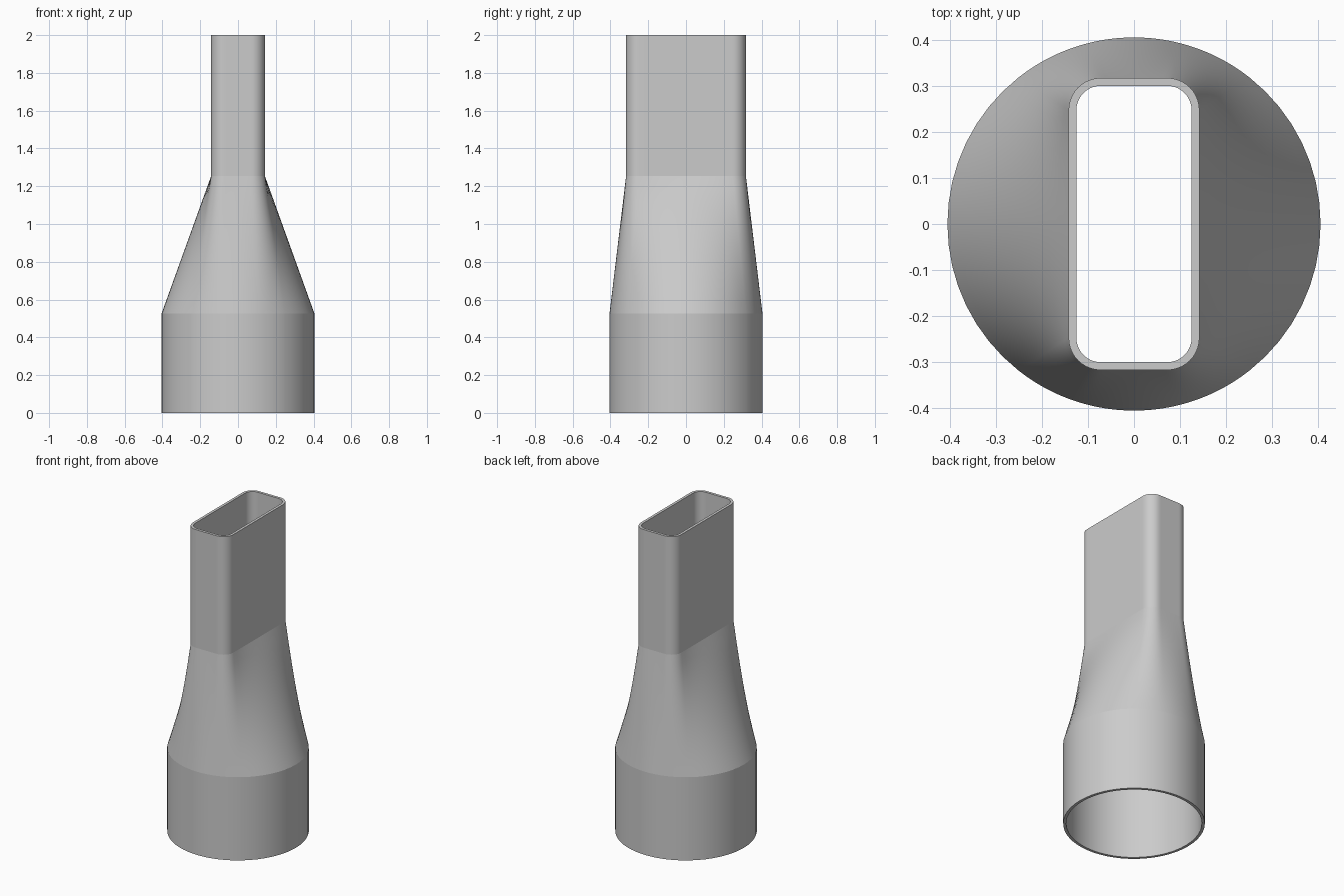
import bpy
import bmesh
import math

if "Cube" in bpy.data.objects:
    bpy.data.objects.remove(bpy.data.objects["Cube"])

WALL = 0.017
R = 0.405                      # round socket radius
HX, HY, CR = 0.142, 0.317, 0.07  # slot half sizes and corner radius
Z_LOW, Z_HIGH, Z_TOP = 0.525, 1.255, 2.0
LOFT = 12                      # rings in the round-to-slot transition
STRAIGHT, CORNER = 8, 10       # segments per straight side half and corner


def slot_quarter(inset):
    """Quarter outline from +x to +y, with matching fraction of its length."""
    hx, hy, r = HX - inset, HY - inset, CR - inset
    cx, cy = HX - CR, HY - CR
    pts = [(hx, cy * i / STRAIGHT) for i in range(STRAIGHT)]
    pts += [(cx + r * math.cos(a), cy + r * math.sin(a))
            for a in (math.pi / 2 * i / CORNER for i in range(CORNER))]
    pts += [(cx * (1 - i / STRAIGHT), hy) for i in range(STRAIGHT + 1)]
    dist = [0.0]
    for p, q in zip(pts, pts[1:]):
        dist.append(dist[-1] + math.dist(p, q))
    return pts, [d / dist[-1] for d in dist]


def mirrored(q):
    """Closed outline from a quarter outline."""
    half = q + [(-x, y) for x, y in reversed(q[:-1])]
    return half + [(x, -y) for x, y in reversed(half[1:-1])]


def outlines(inset):
    pts, frac = slot_quarter(inset)
    r = R - inset
    circle = [(r * math.cos(f * math.pi / 2), r * math.sin(f * math.pi / 2)) for f in frac]
    return mirrored(circle), mirrored(pts)


def wall_rings(bm, inset):
    circle, slot = outlines(inset)
    levels = [(0.0, 0.0)]
    levels += [(Z_LOW + (Z_HIGH - Z_LOW) * i / LOFT, i / LOFT) for i in range(LOFT + 1)]
    levels.append((Z_TOP, 1.0))
    return [[bm.verts.new((a[0] + (b[0] - a[0]) * t, a[1] + (b[1] - a[1]) * t, z))
             for a, b in zip(circle, slot)] for z, t in levels]


def bridge(bm, a, b):
    n = len(a)
    for i in range(n):
        j = (i + 1) % n
        bm.faces.new((a[i], a[j], b[j], b[i])).smooth = True


def crisp(bm, ring):
    for i, v in enumerate(ring):
        bm.edges.get((v, ring[(i + 1) % len(ring)])).smooth = False


bm = bmesh.new()
outer, inner = wall_rings(bm, 0.0), wall_rings(bm, WALL)

# Outer and inner walls
for rings in (outer, inner):
    for low, high in zip(rings, rings[1:]):
        bridge(bm, low, high)

# Flat rims at the slot mouth and the round mouth
bridge(bm, outer[-1], inner[-1])
bridge(bm, inner[0], outer[0])
bmesh.ops.recalc_face_normals(bm, faces=bm.faces[:])

# Crisp edges at the mouths and where the transition starts and ends
for rings in (outer, inner):
    for k in (0, 1, LOFT + 1, LOFT + 2):
        crisp(bm, rings[k])

mesh = bpy.data.meshes.new("nozzle_adapter")
bm.to_mesh(mesh)
bm.free()
grey = bpy.data.materials.new("light_grey")
grey.diffuse_color = (0.6, 0.6, 0.6, 1.0)
grey.use_nodes = True
grey.node_tree.nodes["Principled BSDF"].inputs["Base Color"].default_value = grey.diffuse_color
mesh.materials.append(grey)
bpy.context.collection.objects.link(bpy.data.objects.new("nozzle_adapter", mesh))
